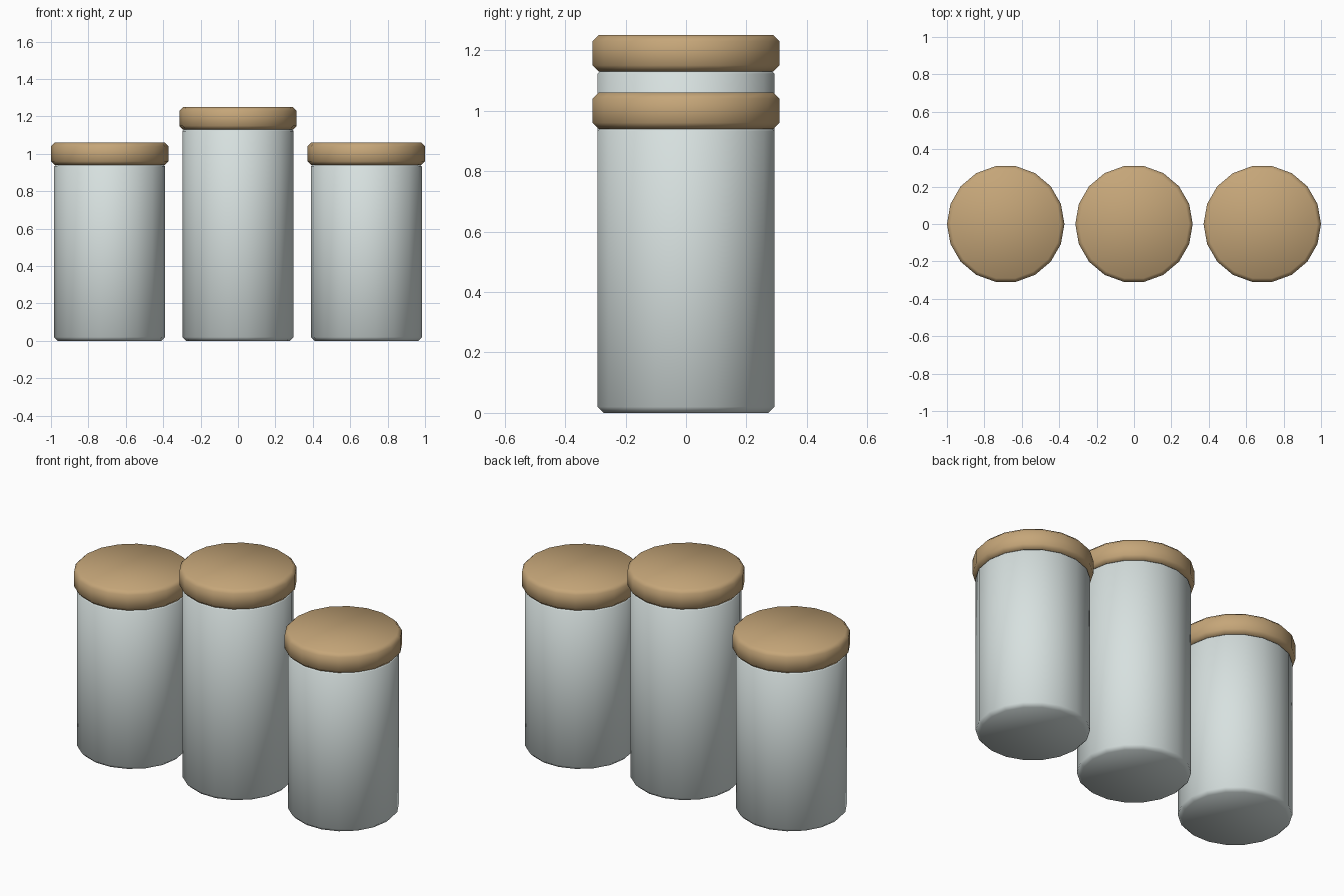
import bpy
import bmesh
from math import cos, sin, tau

if "Cube" in bpy.data.objects:
    bpy.data.objects.remove(bpy.data.objects["Cube"])

SIDES = 18


def material(name, color):
    mat = bpy.data.materials.new(name)
    mat.use_nodes = True
    mat.diffuse_color = color
    mat.node_tree.nodes["Principled BSDF"].inputs["Base Color"].default_value = color
    return mat


def turned(name, profile, x, mat):
    """Closed solid of revolution from (radius, height) points, bottom to top."""
    bm = bmesh.new()
    rings = [[bm.verts.new((r * cos(tau * i / SIDES), r * sin(tau * i / SIDES), z))
              for i in range(SIDES)] for r, z in profile]
    for low, high in zip(rings, rings[1:]):
        for i in range(SIDES):
            j = (i + 1) % SIDES
            bm.faces.new((low[i], low[j], high[j], high[i]))
    bm.faces.new(rings[0][::-1])
    bm.faces.new(rings[-1])
    for face in bm.faces:
        face.smooth = True
    mesh = bpy.data.meshes.new(name)
    bm.to_mesh(mesh)
    bm.free()
    mesh.materials.append(mat)
    obj = bpy.data.objects.new(name, mesh)
    obj.location.x = x
    bpy.context.collection.objects.link(obj)
    return obj


glass = material("pale grey glass", (0.68, 0.75, 0.74, 1))
wood = material("tan wood", (0.56, 0.38, 0.19, 1))

BODY_R, LID_R, LID_H, BEVEL = 0.297, 0.314, 0.12, 0.02


def jar(side, x, height):
    # Body with chamfered foot and a fine rim
    turned(side + "_jar_body", [(BODY_R - BEVEL, 0), (BODY_R, BEVEL),
                                (BODY_R, height - 0.008), (BODY_R - 0.008, height)], x, glass)
    # Overhanging lid chamfered on both edges
    top = height + LID_H
    turned(side + "_jar_lid", [(LID_R - BEVEL, height), (LID_R, height + BEVEL),
                               (LID_R, top - BEVEL), (LID_R - BEVEL, top)], x, wood)


jar("right", -0.686, 0.94)
jar("middle", 0, 1.13)
jar("left", 0.686, 0.94)
